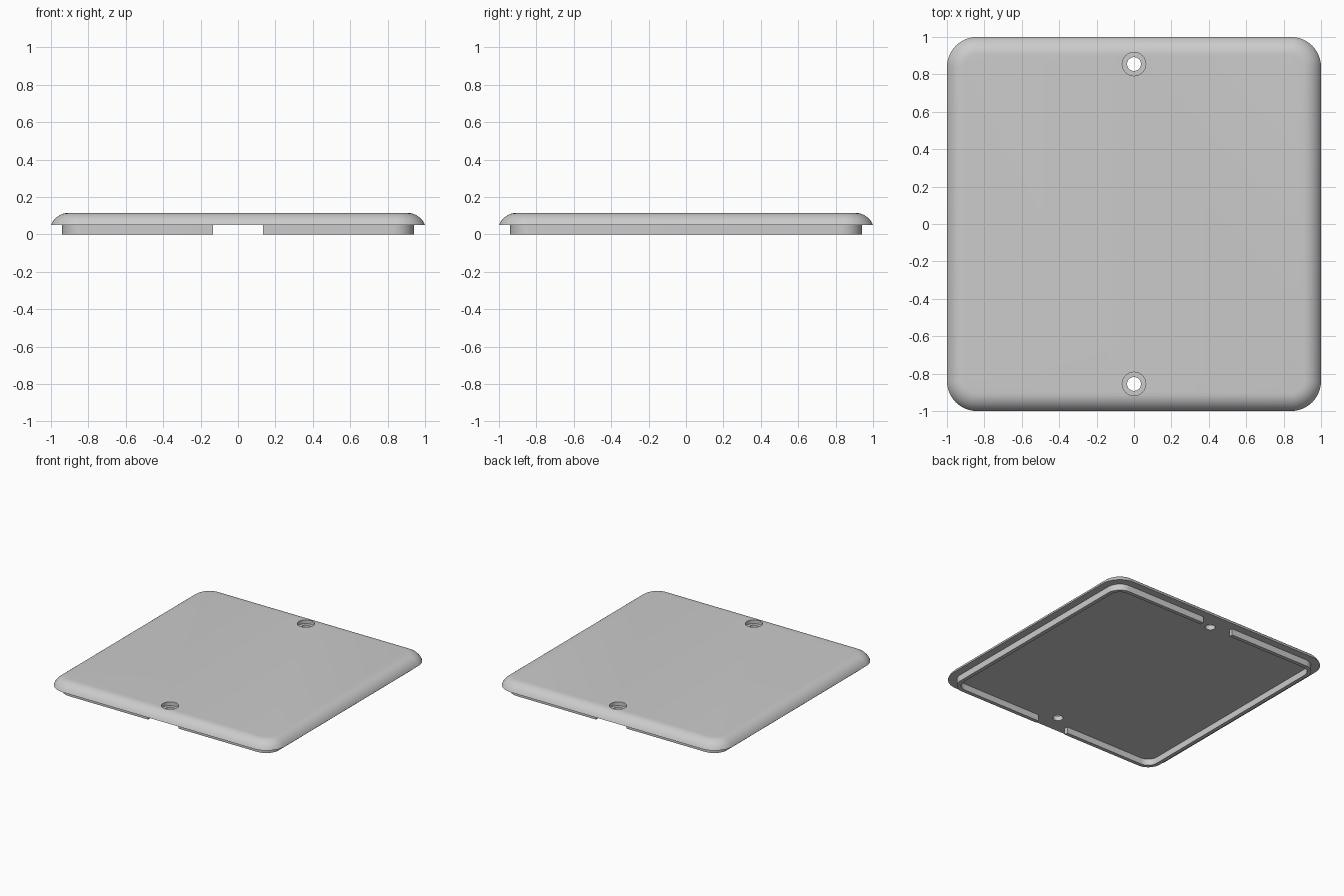
import bpy
import bmesh
from math import sin, cos, pi, radians, atan2, hypot

cube = bpy.data.objects.get("Cube")
if cube:
    bpy.data.objects.remove(cube, do_unlink=True)

grey = bpy.data.materials.new("light grey")
grey.use_nodes = True
colour = (0.6, 0.6, 0.6, 1)
grey.diffuse_color = colour
grey.node_tree.nodes["Principled BSDF"].inputs["Base Color"].default_value = colour

BASE, TOP = 0.05, 0.115        # underside and top of the plate
STEPS = 12


def rounded_square(bm, half, radius, z):
    """Loop of vertices around a square with rounded corners."""
    c = half - radius
    loop = []
    for k, (sx, sy) in enumerate([(1, 1), (-1, 1), (-1, -1), (1, -1)]):
        for i in range(STEPS + 1):
            a = (k + i / STEPS) * pi / 2
            loop.append(bm.verts.new((sx * c + radius * cos(a),
                                      sy * c + radius * sin(a), z)))
    return loop


def bridge(bm, lower, upper):
    n = len(lower)
    for i in range(n):
        j = (i + 1) % n
        bm.faces.new((lower[i], lower[j], upper[j], upper[i]))


def finish(bm, name):
    bmesh.ops.recalc_face_normals(bm, faces=bm.faces)
    mesh = bpy.data.meshes.new(name)
    bm.to_mesh(mesh)
    bm.free()
    mesh.materials.append(grey)
    obj = bpy.data.objects.new(name, mesh)
    bpy.context.collection.objects.link(obj)
    return obj


def activate(obj):
    bpy.ops.object.select_all(action="DESELECT")
    obj.select_set(True)
    bpy.context.view_layer.objects.active = obj


def cut(obj, cutter):
    """Subtract the active helper from the part, then discard it."""
    cutter.hide_render = True
    mod = obj.modifiers.new("cut", "BOOLEAN")
    mod.operation = "DIFFERENCE"
    mod.solver = "EXACT"
    mod.object = cutter
    activate(obj)
    bpy.ops.object.modifier_apply(modifier=mod.name)
    bpy.data.objects.remove(cutter, do_unlink=True)


def cut_round(obj, radius, y, bottom, top):
    bpy.ops.mesh.primitive_cylinder_add(
        vertices=32, radius=radius, depth=top - bottom,
        location=(0, y, (bottom + top) / 2))
    cut(obj, bpy.context.object)


# Cover plate: rounded square with an arc-shaped edge
bm = bmesh.new()
arc_z, arc_r = 0.013, 0.102
start = atan2(BASE - arc_z, (arc_r ** 2 - (BASE - arc_z) ** 2) ** 0.5)
loops = []
for i in range(9):
    a = start + (pi / 2 - start) * i / 8
    inset = arc_r * (cos(start) - cos(a))
    loops.append(rounded_square(bm, 1 - inset, 0.16 - inset, arc_z + arc_r * sin(a)))
for lower, upper in zip(loops, loops[1:]):
    bridge(bm, lower, upper)
bm.faces.new(loops[0])
bm.faces.new(loops[-1])
plate = finish(bm, "cover_plate")

# Screw holes with flat counterbores
for y in (-0.855, 0.855):
    cut_round(plate, 0.037, y, -0.1, 0.3)
    cut_round(plate, 0.063, y, TOP - 0.03, 0.3)

# Locating lip under the plate, open at the middle of front and back
bm = bmesh.new()
ring = [rounded_square(bm, half, radius, z) for half, radius, z in
        ((0.94, 0.11, 0), (0.94, 0.11, BASE), (0.91, 0.08, BASE), (0.91, 0.08, 0))]
for i in range(4):
    bridge(bm, ring[i], ring[(i + 1) % 4])
lip = finish(bm, "locating_lip")
bpy.ops.mesh.primitive_cube_add(size=1, location=(0, 0, 0))
gap = bpy.context.object
gap.scale = (0.27, 3, 1)
bpy.context.view_layer.update()
cut(lip, gap)

for part in (plate, lip):
    activate(part)
    bpy.ops.object.shade_smooth_by_angle(angle=radians(30))
